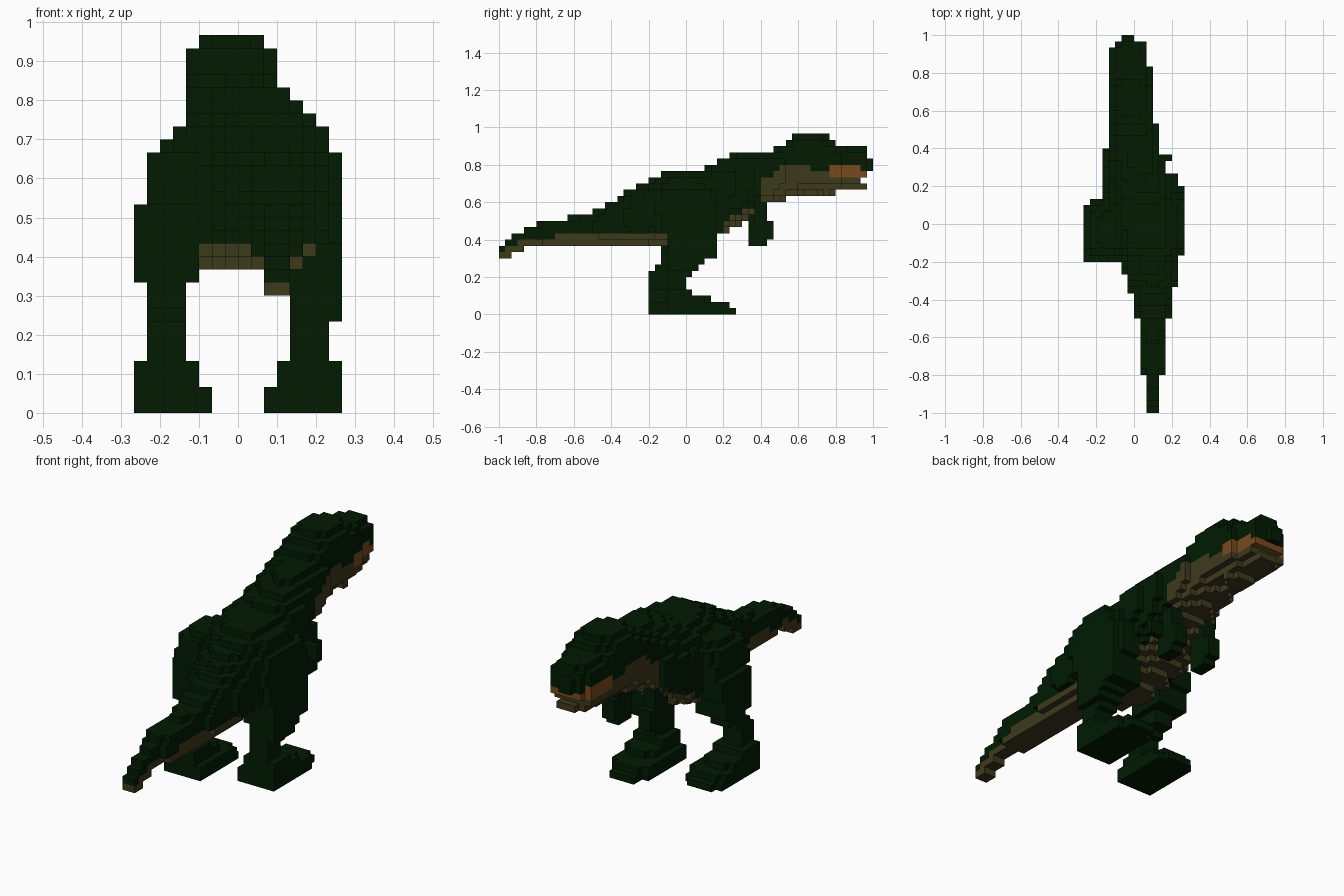
import bpy, bmesh

cube = bpy.data.objects.get("Cube")
if cube:
    bpy.data.objects.remove(cube, do_unlink=True)

UNIT = 1 / 30  # edge of one block


def material(name, colour):
    mat = bpy.data.materials.new(name)
    mat.use_nodes = True
    mat.diffuse_color = colour + (1,)
    shader = mat.node_tree.nodes["Principled BSDF"]
    shader.inputs["Base Color"].default_value = colour + (1,)
    shader.inputs["Roughness"].default_value = 0.9
    return mat


GREEN, TAN, ORANGE = range(3)
MATERIALS = [
    material("dark green hide", (0.0005, 0.011, 0.0008)),
    material("tan belly", (0.048, 0.041, 0.012)),
    material("orange mouth", (0.19, 0.068, 0.014)),
]


def build(name, cells):
    """Turn a dict of block position -> colour into a mesh of outer faces."""
    bm = bmesh.new()
    corners = {}

    def vert(p):
        if p not in corners:
            corners[p] = bm.verts.new([c * UNIT for c in p])
        return corners[p]

    for cell, colour in cells.items():
        for axis in range(3):
            for side in (0, 1):
                near = list(cell)
                near[axis] += 2 * side - 1
                if tuple(near) in cells:
                    continue
                quad = []
                for b, c in ((0, 0), (1, 0), (1, 1), (0, 1)):
                    p = list(cell)
                    p[axis] += side
                    p[(axis + 1) % 3] += b
                    p[(axis + 2) % 3] += c
                    quad.append(vert(tuple(p)))
                face = bm.faces.new(quad if side else quad[::-1])
                face.material_index = colour
    mesh = bpy.data.meshes.new(name)
    bm.to_mesh(mesh)
    bm.free()
    for mat in MATERIALS:
        mesh.materials.append(mat)
    obj = bpy.data.objects.new(name, mesh)
    bpy.context.collection.objects.link(obj)


# Spine stations in blocks: y, bottom, top, min x, max x, height of tan
STATIONS = [
    (-30, 9, 11, 2, 4, 10),
    (-28, 9.4, 12.4, 2, 4, 11.4),
    (-25, 11, 14, 2, 4, 12),
    (-23, 11, 15, 1, 5, 12),
    (-19, 11, 15.4, 1, 5, 13),
    (-15, 11, 16.6, 0.6, 5.5, 13),
    (-11, 11, 18.7, -0.4, 6.4, 13),
    (-6, 11, 21.6, -2, 7, 13),
    (-3, 11, 23, -4, 6.7, 13),
    (0, 11.3, 23, -5, 6.3, 13),
    (3, 11.8, 23.3, -5, 6.3, 13),
    (6, 13.2, 25, -4.9, 6, 15),
    (10, 15.8, 25.7, -4.9, 5, 17),
    (11.5, 16.7, 25.9, -4.7, 4.4, 18.5),
    (12, 17, 26, -4.4, 4.2, 21.4),
    (14, 18, 26.6, -4, 3.9, 22.4),
    (16, 18.6, 27.6, -4, 3.5, 24),
    (18, 19, 29, -4, 3.1, 24.2),
    (20, 19.7, 29, -4, 3.1, 23.6),
    (22, 19, 29, -4, 3.1, 23),
    (24, 19.6, 27.3, -4, 3.1, 22),
    (26, 20, 27, -4, 2.2, 22),
    (28, 20, 27, -3.8, 2.1, 22),
    (29, 20, 27, -2.6, 2, 22),
]


def station(y):
    for a, b in zip(STATIONS, STATIONS[1:]):
        if y <= b[0]:
            break
    t = (y - a[0]) / (b[0] - a[0])
    return [p + (q - p) * t for p, q in zip(a, b)][1:]


def spine(start, end, upper, lower, tilt):
    """Blocks of the body between two y positions, rounded above and below."""
    cells = {}
    for j in range(start, end):
        low, high, x0, x1, tan = station(j + 0.5)
        mid, half = (low + high) / 2, (high - low) / 2
        cx, wide = (x0 + x1) / 2, (x1 - x0) / 2
        for i in range(-8, 8):
            u = (i + 0.5 - cx) / wide
            for k in range(8, 29):
                v = (k + 0.5 - mid - tilt * (i + 0.5 - cx)) / half
                power = upper if v > 0 else lower
                if abs(u) ** power + abs(v) ** power <= 1.03:
                    cells[i, j, k] = TAN if k + 0.5 < tan else GREEN
    return cells


# The body leans to one side as it strides
build("tail", spine(-30, -6, 2.4, 2.6, 0))
build("hips", spine(-6, 5, 2.5, 2.5, 0.14))
build("chest", spine(5, 12, 2.1, 2.5, 0.24))

# Head with orange lips, an open notch in the mouth and a narrow nose
head = spine(12, 29, 2.9, 2.6, 0)
for i, j, k in list(head):
    if j >= 23 and 22 <= k <= 23:
        head[i, j, k] = ORANGE if j < 28 or k == 22 else GREEN
    if j == 28 and k == 21:
        del head[i, j, k]
for i in (-2, -1):
    for k in (23, 24):
        head[i, 29, k] = GREEN
build("head", head)

# Leg layers in blocks: top z, back y, front y, inner x, outer x
LEFT_LEG = [
    (1, -3, 8, 2, 8), (2, -3, 7, 2, 8), (3, -3, 4, 3, 8), (4, -3, 1, 3, 8),
    (6, -3, 0, 4, 7), (7, -3, 1, 4, 7), (8, -3, 2, 4, 8), (9, -3, 3, 4, 8),
    (13, -3, 5, 3, 8), (16, -5, 6, 3, 8), (18, -6, 6, 2, 8), (20, -5, 5, 2, 8),
    (21, -5, 4, 2, 7), (22, -4, 3, 2, 7),
]
RIGHT_LEG = [
    (1, -6, 4, 2, 8), (2, -6, 3, 2, 8), (3, -6, 1, 3, 8), (4, -6, -2, 3, 8),
    (7, -6, -3, 4, 7), (8, -5, -2, 4, 7), (10, -4, 0, 4, 7),
    (13, -4, 2, 3, 8), (16, -4, 3, 3, 8), (18, -5, 3, 2, 7), (20, -5, 3, 2, 7),
    (21, -4, 2, 2, 6),
]


def leg(name, layers, mirror):
    cells, bottom = {}, 0
    for top, y0, y1, x0, x1 in layers:
        foot = bottom < 3
        power = 2.5 if foot or bottom > 17 else 4  # tapered toes, round haunch
        for j in range(y0, y1):
            v = (2 * j + 1 - y0 - y1) / (y1 - y0)
            v = max(v, 0) if foot else abs(v)  # square heel
            for i in range(x0, x1):
                u = abs(2 * i + 1 - x0 - x1) / (x1 - x0)
                if u ** power + v ** power <= 1.05:
                    for k in range(bottom, top):
                        cells[-1 - i if mirror else i, j, k] = GREEN
        bottom = top
    build(name, cells)


leg("left_leg", LEFT_LEG, False)
leg("right_leg", RIGHT_LEG, True)


# Short arms: upper arm, forearm, hand, outer elbow
def arm(name, mirror):
    cells = {}
    for x1, y0, y1, z0, z1 in (
        (4, 11, 13, 14, 18), (4, 10, 13, 11, 14), (4, 12, 14, 12, 15),
        (4 if mirror else 6, 10, 11, 14, 16),
    ):
        for i in range(2, x1):
            for j in range(y0, y1):
                for k in range(z0, z1):
                    cells[-1 - i if mirror else i, j, k] = GREEN
    build(name, cells)


arm("left_arm", False)
arm("right_arm", True)
